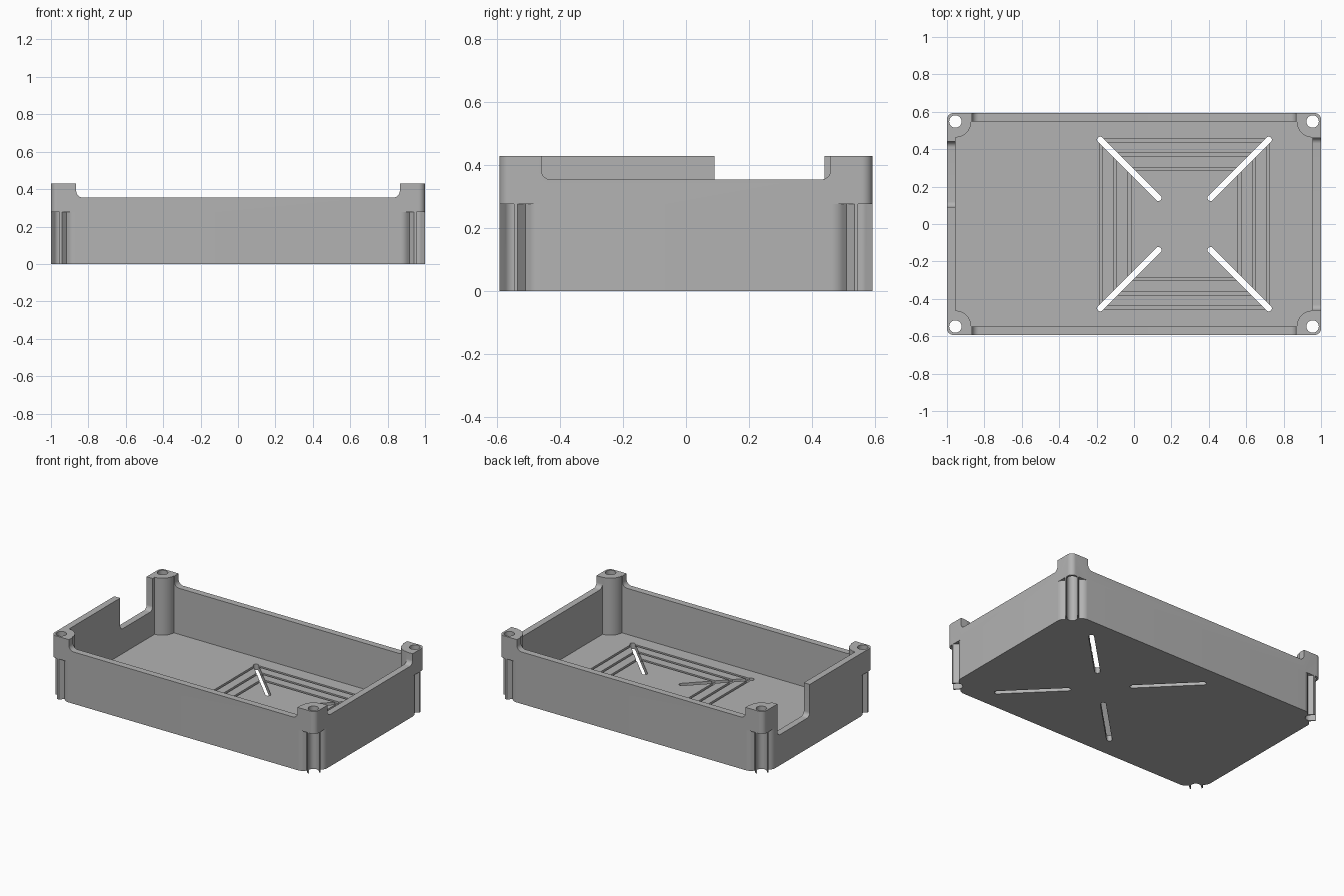
import bpy, bmesh
from math import pi, sin, cos, sqrt

default = bpy.data.objects.get("Cube")
if default:
    bpy.data.objects.remove(default, do_unlink=True)

# Main sizes
HX, HY, TOP = 1.0, 0.593, 0.43
WALL, FLOOR = 0.045, 0.04
CX, CY = HX - WALL, HY - WALL      # screw hole centres
POST, HOLE, POCKET_TOP = 0.085, 0.033, 0.277
CORNERS = [(1, 1), (-1, 1), (-1, -1), (1, -1)]

grey = bpy.data.materials.new("plain_grey")
grey.use_nodes = True
colour = (0.45, 0.45, 0.45, 1)
grey.diffuse_color = colour
grey.node_tree.nodes["Principled BSDF"].inputs["Base Color"].default_value = colour


def arc(cx, cy, r, a0, a1, n=10):
    return [(cx + r * cos(a0 + (a1 - a0) * i / n),
             cy + r * sin(a0 + (a1 - a0) * i / n)) for i in range(n + 1)]


def prism(name, outlines, lo, hi, axis="z"):
    """Extrude closed outlines between lo and hi along an axis."""
    place = {"x": lambda p, h: (h, p[0], p[1]),
             "y": lambda p, h: (p[0], h, p[1]),
             "z": lambda p, h: (p[0], p[1], h)}[axis]
    bm = bmesh.new()
    for pts in outlines:
        a = [bm.verts.new(place(p, lo)) for p in pts]
        b = [bm.verts.new(place(p, hi)) for p in pts]
        bm.faces.new(a)
        bm.faces.new(b[::-1])
        for i in range(len(pts)):
            j = (i + 1) % len(pts)
            bm.faces.new((a[i], b[i], b[j], a[j]))
    bmesh.ops.recalc_face_normals(bm, faces=bm.faces)
    mesh = bpy.data.meshes.new(name)
    bm.to_mesh(mesh)
    bm.free()
    mesh.materials.append(grey)
    obj = bpy.data.objects.new(name, mesh)
    bpy.context.collection.objects.link(obj)
    return obj


def cut(outlines, lo, hi, axis="z"):
    """Subtract a prism from the tray."""
    cutter = prism("cutter", outlines, lo, hi, axis)
    cutter.hide_render = True
    mod = tray.modifiers.new("cut", "BOOLEAN")
    mod.operation, mod.solver, mod.object = "DIFFERENCE", "EXACT", cutter
    bpy.ops.object.modifier_apply(modifier=mod.name)
    bpy.data.objects.remove(cutter, do_unlink=True)


def notch(a, b, z, r):
    """Wall opening outline with rounded lower corners."""
    return ([(a, TOP + 0.1)] + arc(a + r, z + r, r, pi, 1.5 * pi)
            + arc(b - r, z + r, r, 1.5 * pi, 2 * pi) + [(b, TOP + 0.1)])


# Outer block with rounded corners
R = 0.035
outline = []
for k, (sx, sy) in enumerate(CORNERS):
    outline += arc(sx * (HX - R), sy * (HY - R), R, k * pi / 2, (k + 1) * pi / 2)
tray = prism("tray", [outline], 0, TOP)
bpy.context.view_layer.objects.active = tray
tray.select_set(True)

# Cavity that leaves a round post in each corner
cavity = []
for k, (sx, sy) in enumerate(CORNERS):
    start = 1.5 * pi + k * pi / 2
    cavity += arc(sx * CX, sy * CY, POST, start, start - pi / 2, 14)
cut([cavity], FLOOR, TOP + 0.1)

# Lowered wall rims
long_notch = notch(-0.865, 0.865, 0.355, 0.035)
cut([long_notch], CY - 0.03, HY + 0.1, "y")
cut([long_notch], -HY - 0.1, -CY + 0.03, "y")
cut([notch(-0.46, 0.46, 0.355, 0.03)], CX - 0.03, HX + 0.1, "x")
cut([notch(0.09, 0.44, 0.21, 0.03)], -HX - 0.1, -CX + 0.03, "x")

# Screw holes, and open corner channels between two thin guide arms
ARM = 0.041 * sqrt(2)               # outer arm face: v - u = ARM
CHAMFER = -0.055                    # lower corner face: u + v
slot_w = 0.0325 / sqrt(2)
side = arc(-POST, WALL - 0.05, 0.05, pi / 2, pi / 4, 8)
CHAMFER = sum(side[-1])
side += [((CHAMFER - ARM) / 2, (CHAMFER + ARM) / 2),
         (0.12 - ARM, 0.12), (-POST, 0.12)]
channel = [(-slot_w, slot_w), (0.12 - slot_w, 0.12 + slot_w),
           (0.12 + slot_w, 0.12 - slot_w), (slot_w, -slot_w)]
circle = arc(0, 0, HOLE, 0, 2 * pi, 32)[:-1]
for sx, sy in CORNERS:
    def at_corner(pts):
        return [(sx * (CX + u), sy * (CY + v)) for u, v in pts]
    cut([at_corner(side), at_corner([(v, u) for u, v in side])], -0.1, POCKET_TOP)
    cut([at_corner(channel)], -0.1, POCKET_TOP)
    cut([at_corner(circle)], -0.1, TOP + 0.1)

# Concentric square grooves in the floor, centred on the vent
VX = 0.27
grooves = []
for half in (0.455, 0.38, 0.303):
    inner = half - 0.017
    e = 0.004
    strip = [(-half + e, half), (half - e, half), (inner - e, inner), (-inner + e, inner)]
    for k in range(4):
        c, s = round(cos(k * pi / 2)), round(sin(k * pi / 2))
        grooves.append([(VX + c * x - s * y, s * x + c * y) for x, y in strip])
cut(grooves, FLOOR - 0.013, FLOOR + 0.02)

# Diagonal slots through the floor
for k in range(4):
    a = pi / 4 + k * pi / 2
    d0, d1, r = 0.14 * sqrt(2), 0.45 * sqrt(2), 0.017
    cut([arc(VX + d1 * cos(a), d1 * sin(a), r, a - pi / 2, a + pi / 2)
         + arc(VX + d0 * cos(a), d0 * sin(a), r, a + pi / 2, a + 1.5 * pi)],
        -0.1, FLOOR + 0.05)

bpy.ops.object.shade_smooth_by_angle(angle=pi / 6)
